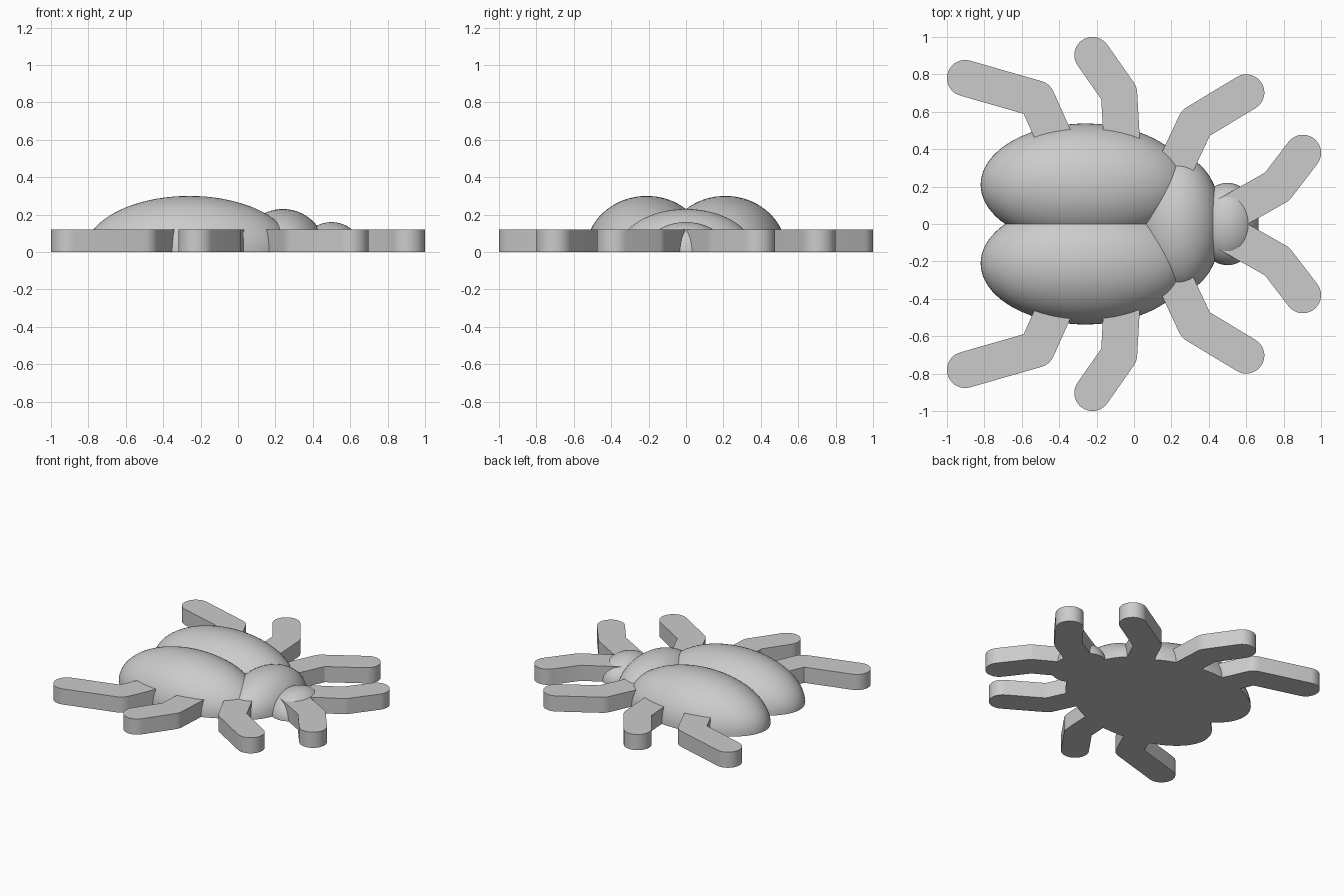
import bpy
import bmesh
from math import pi, radians
from mathutils import Vector, Matrix

cube = bpy.data.objects.get("Cube")
if cube:
    bpy.data.objects.remove(cube)

grey = bpy.data.materials.new("plain_grey")
grey.use_nodes = True
grey.diffuse_color = (0.6, 0.6, 0.6, 1)
grey.node_tree.nodes["Principled BSDF"].inputs["Base Color"].default_value = grey.diffuse_color

LEG_HEIGHT = 0.12
LEG_RADIUS = 0.097


def finish(bm, name):
    bmesh.ops.recalc_face_normals(bm, faces=bm.faces)
    mesh = bpy.data.meshes.new(name)
    bm.to_mesh(mesh)
    bm.free()
    mesh.materials.append(grey)
    obj = bpy.data.objects.new(name, mesh)
    bpy.context.collection.objects.link(obj)
    bpy.ops.object.select_all(action="DESELECT")
    obj.select_set(True)
    bpy.context.view_layer.objects.active = obj
    bpy.ops.object.shade_smooth_by_angle(angle=radians(30))


def dome(name, x, y, size):
    """Half ellipsoid with a flat base on the ground."""
    bm = bmesh.new()
    bmesh.ops.create_uvsphere(bm, u_segments=80, v_segments=40, radius=1)
    bmesh.ops.bisect_plane(bm, geom=bm.verts[:] + bm.edges[:] + bm.faces[:],
                           plane_co=(0, 0, 0), plane_no=(0, 0, 1), clear_inner=True)
    rim = [e for e in bm.edges if e.is_boundary]
    bmesh.ops.contextual_create(bm, geom=rim)
    bmesh.ops.transform(bm, verts=bm.verts,
                        matrix=Matrix.Translation((x, y, 0)) @ Matrix.Diagonal((*size, 1)))
    finish(bm, name)


def arc(centre, start, angle, steps):
    return [centre + Matrix.Rotation(angle * i / steps, 2) @ start for i in range(steps + 1)]


def leg(name, root, knee, tip, side):
    """Bent flat bar with a rounded tip and a rounded outer knee."""
    root, knee, tip = (Vector((x, y * side)) for x, y in (root, knee, tip))
    d1, d2 = (knee - root).normalized(), (tip - knee).normalized()
    n1, n2 = (Vector((d.y, -d.x)) * LEG_RADIUS for d in (d1, d2))
    turn = d2.angle_signed(d1)
    inner = (n1 + n2) * LEG_RADIUS ** 2 / (LEG_RADIUS ** 2 + n1.dot(n2))
    # right edge, tip, then left edge
    if turn > 0:
        right, left = arc(knee, n1, turn, 5), [knee - inner]
    else:
        right, left = [knee + inner], arc(knee, -n2, -turn, 5)
    outline = [root + n1] + right + arc(tip, n2, pi, 24) + left + [root - n1]
    bm = bmesh.new()
    base = bm.faces.new([bm.verts.new((p.x, p.y, 0)) for p in outline])
    top = bmesh.ops.extrude_face_region(bm, geom=[base], use_keep_orig=True)["geom"]
    bmesh.ops.translate(bm, vec=(0, 0, LEG_HEIGHT),
                        verts=[v for v in top if isinstance(v, bmesh.types.BMVert)])
    finish(bm, name)


# Central body
dome("thorax", 0.24, 0, (0.23, 0.363, 0.23))
dome("head", 0.5, 0, (0.167, 0.22, 0.16))

# Root, knee and tip of each leg
legs = {
    "front_leg": ((0.5, 0.05), (0.765, 0.2), (0.903, 0.38)),
    "front_middle_leg": ((0.18, 0.22), (0.33, 0.54), (0.6, 0.703)),
    "rear_middle_leg": ((-0.06, 0.35), (-0.08, 0.7), (-0.222, 0.903)),
    "rear_leg": ((-0.39, 0.38), (-0.52, 0.67), (-0.903, 0.78)),
}

# Wing cases and legs on both sides
for label, side in (("far", 1), ("near", -1)):
    dome(label + "_wing_case", -0.26, 0.21 * side, (0.56, 0.327, 0.30))
    for name, joints in legs.items():
        leg(label + "_" + name, *joints, side)
